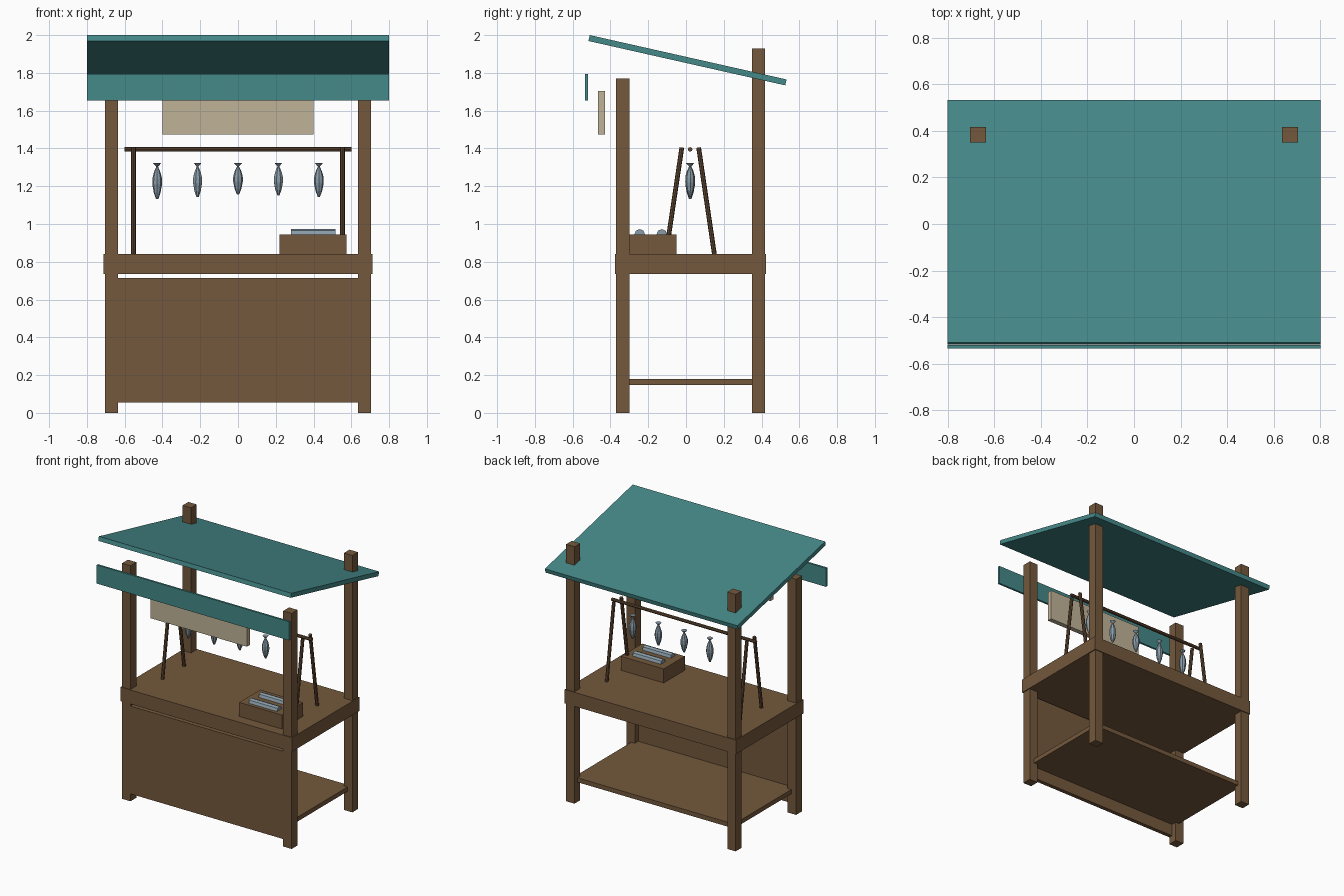
import bpy, bmesh, math
from mathutils import Vector

if "Cube" in bpy.data.objects:
    bpy.data.objects.remove(bpy.data.objects["Cube"], do_unlink=True)


def material(name, rgb):
    m = bpy.data.materials.new(name)
    m.use_nodes = True
    m.diffuse_color = (*rgb, 1)
    m.node_tree.nodes["Principled BSDF"].inputs["Base Color"].default_value = (*rgb, 1)
    return m


WOOD = material("brown wood", (0.175, 0.098, 0.046))
POLE = material("dark pole wood", (0.125, 0.068, 0.034))
TEAL = material("teal cloth", (0.06, 0.25, 0.25))
BEIGE = material("beige board", (0.53, 0.45, 0.31))
FISH = material("silver blue fish", (0.25, 0.33, 0.39))


def finish(name, bm, mat):
    bmesh.ops.recalc_face_normals(bm, faces=bm.faces)
    mesh = bpy.data.meshes.new(name)
    bm.to_mesh(mesh)
    bm.free()
    mesh.materials.append(mat)
    ob = bpy.data.objects.new(name, mesh)
    bpy.context.collection.objects.link(ob)
    return ob


def box(name, x, y, z, mat):
    """Box from (low, high) pairs on each axis."""
    bm = bmesh.new()
    bmesh.ops.create_cube(bm, size=1)
    for v in bm.verts:
        v.co = [(a + b) / 2 + c * (b - a) for (a, b), c in zip((x, y, z), v.co)]
    return finish(name, bm, mat)


def rod(name, start, end, radius, mat, sides=8):
    a, b = Vector(start), Vector(end)
    bm = bmesh.new()
    bmesh.ops.create_cone(bm, cap_ends=True, segments=sides, radius1=radius,
                          radius2=radius, depth=(b - a).length)
    ob = finish(name, bm, mat)
    ob.location = (a + b) / 2
    ob.rotation_euler = (b - a).to_track_quat("Z", "Y").to_euler()
    return ob


def lathe(name, profile, mat, sides=8):
    """Closed turned shape from (radius, height) rings."""
    bm = bmesh.new()
    rings = [[bm.verts.new((r * math.cos(math.tau * i / sides),
                            r * math.sin(math.tau * i / sides), z))
              for i in range(sides)] for r, z in profile]
    for low, high in zip(rings, rings[1:]):
        for i in range(sides):
            j = (i + 1) % sides
            bm.faces.new((low[i], low[j], high[j], high[i]))
    bm.faces.new(rings[0])
    bm.faces.new(rings[-1])
    return finish(name, bm, mat)


# Frame posts, rack legs
for side, s in (("left", 1), ("right", -1)):
    px = sorted((s * 0.635, s * 0.705))
    box(f"front_post_{side}", px, (-0.37, -0.3), (0, 1.77), WOOD)
    box(f"back_post_{side}", px, (0.35, 0.417), (0, 1.93), WOOD)
    for end, foot, top in (("front", -0.107, -0.022), ("back", 0.151, 0.067)):
        rod(f"rack_leg_{end}_{side}", (s * 0.553, foot, 0.835),
            (s * 0.553, top, 1.405), 0.0125, POLE)

# Counter, shelf and front panel
box("counter", (-0.712, 0.712), (-0.377, 0.423), (0.735, 0.84), WOOD)
box("lower_shelf", (-0.665, 0.665), (-0.34, 0.38), (0.147, 0.18), WOOD)
box("front_panel", (-0.65, 0.65), (-0.37, -0.34), (0.056, 0.715), WOOD)

# Sloping roof, valance and hanging board
roof = box("roof", (-0.8, 0.8), (-0.534, 0.534), (-0.016, 0.016), TEAL)
roof.location = (0, 0.008, 1.867)
roof.rotation_euler.x = math.radians(-12.7)
box("valance", (-0.8, 0.8), (-0.535, -0.52), (1.655, 1.795), TEAL)
box("hanging_board", (-0.4, 0.4), (-0.466, -0.43), (1.475, 1.705), BEIGE)

# Rack bar with hanging fish
rod("rack_bar", (-0.6, 0.022, 1.395), (0.6, 0.022, 1.395), 0.012, POLE)
outline = [(0.021, 0), (0.005, -0.1), (0.017, -0.25), (0.025, -0.42),
           (0.026, -0.58), (0.018, -0.82), (0.006, -1)]
for i, length in enumerate((0.19, 0.18, 0.165, 0.17, 0.178)):
    fish = lathe(f"hanging_fish_{i + 1}", [(r, z * length) for r, z in outline], FISH)
    fish.location = ((i - 2) * 0.214, 0.022, 1.322)
    fish.rotation_euler.z = i * 0.4

# Crate with fish lying on top
box("crate", (0.22, 0.575), (-0.3, -0.05), (0.835, 0.945), WOOD)
for i, y in enumerate((-0.245, -0.128)):
    fish = rod(f"crate_fish_{i + 1}", (0.28, y, 0.945), (0.515, y, 0.945), 0.028, FISH)
